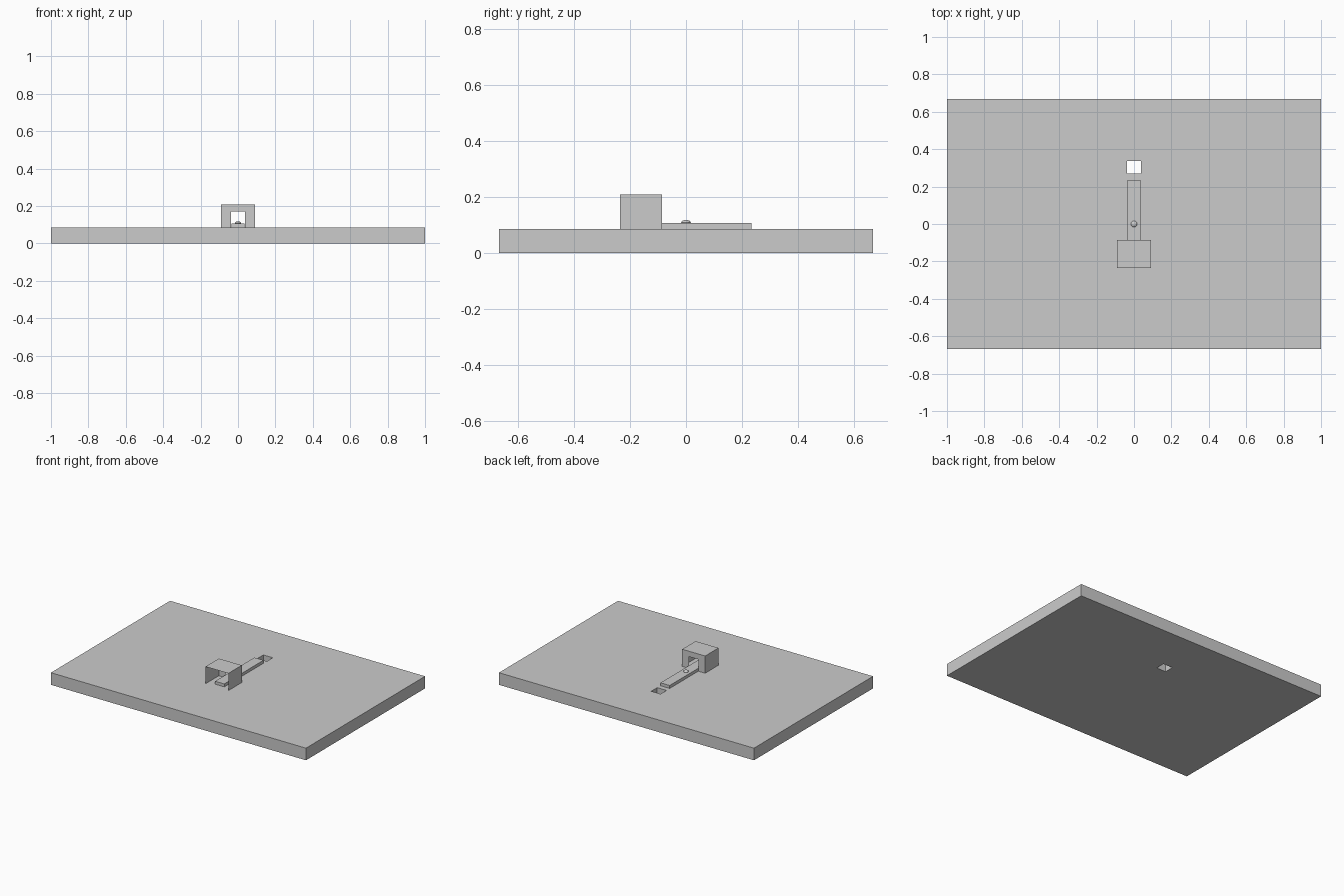
import bpy, bmesh

if "Cube" in bpy.data.objects:
    bpy.data.objects.remove(bpy.data.objects["Cube"])

def make_object(name, bm):
    mesh = bpy.data.meshes.new(name)
    bm.to_mesh(mesh)
    bm.free()
    obj = bpy.data.objects.new(name, mesh)
    bpy.context.collection.objects.link(obj)
    return obj

def box(name, x, y, z):
    bm = bmesh.new()
    bmesh.ops.create_cube(bm, size=1)
    for v in bm.verts:
        for i, (lo, hi) in enumerate((x, y, z)):
            v.co[i] = hi if v.co[i] > 0 else lo
    return make_object(name, bm)

def sheet(name, faces):
    bm = bmesh.new()
    for face in faces:
        bm.faces.new([bm.verts.new(p) for p in face])
    bmesh.ops.remove_doubles(bm, verts=bm.verts, dist=1e-5)
    return make_object(name, bm)

def cut(target, cutter):
    mod = target.modifiers.new("opening", 'BOOLEAN')
    mod.operation = 'DIFFERENCE'
    mod.solver = 'EXACT'
    mod.object = cutter
    bpy.context.view_layer.objects.active = target
    bpy.ops.object.modifier_apply(modifier=mod.name)
    bpy.data.objects.remove(cutter)

TOP = 0.086          # upper surface of the plate
W, H = 0.09, 0.208   # catch half width and top
HW, HT = 0.037, 0.17 # opening half width and top
YF, YB = -0.236, -0.086

# Base plate with a square through hole
plate = box("base_plate", (-1, 1), (-0.667, 0.667), (0, TOP))
cut(plate, box("hole_cutter", (-HW, HW), (0.27, 0.337), (-0.1, 0.3)))

# Thin catch housing, open at the front, with a slot in its back wall
faces = [
    [(-W, YF, H), (W, YF, H), (W, YB, H), (-W, YB, H)],
    [(-HW, YB, HT), (-W, YB, H), (W, YB, H), (HW, YB, HT)],
]
for s in (-1, 1):
    faces.append([(s*W, YF, TOP), (s*W, YB, TOP), (s*W, YB, H), (s*W, YF, H)])
    faces.append([(s*W, YB, TOP), (s*HW, YB, TOP), (s*HW, YB, HT), (s*W, YB, H)])
sheet("catch_housing", faces)

# Sliding bar
box("sliding_bar", (-0.036, 0.036), (-0.205, 0.234), (TOP, 0.107))

# Small round knob on the bar
bm = bmesh.new()
bmesh.ops.create_uvsphere(bm, u_segments=16, v_segments=8, radius=0.017)
bmesh.ops.scale(bm, vec=(1, 1, 0.6), verts=bm.verts)
bmesh.ops.translate(bm, vec=(0, 0, 0.108), verts=bm.verts)
make_object("knob", bm)
